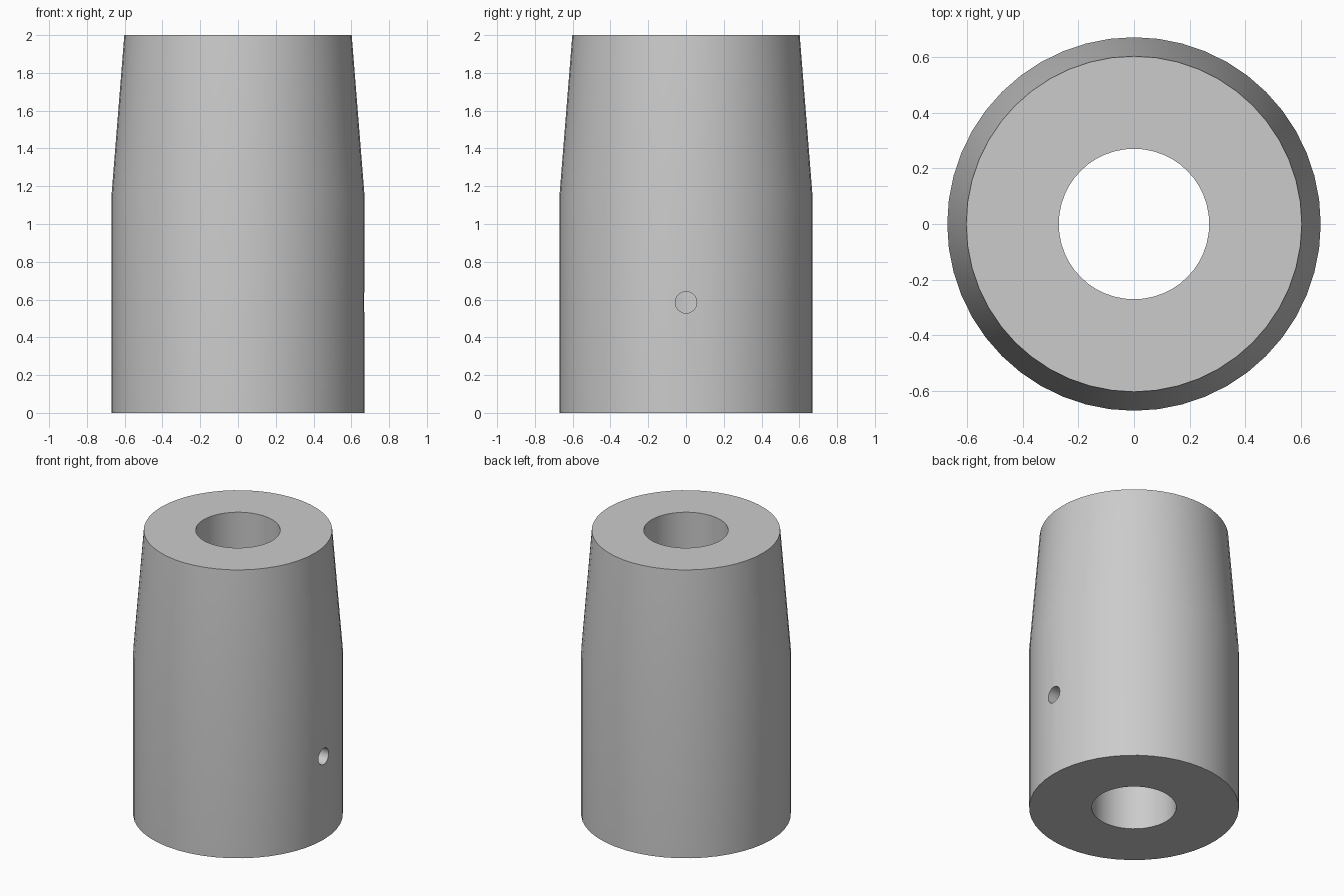
import bpy, bmesh, math
from mathutils import Matrix, Vector

cube = bpy.data.objects.get("Cube")
if cube:
    bpy.data.objects.remove(cube, do_unlink=True)

SIDES = 48
BORE = 0.27

# Single plain grey
grey = bpy.data.materials.new("plain grey")
grey.use_nodes = True
colour = (0.6, 0.6, 0.6, 1)
grey.diffuse_color = colour
grey.node_tree.nodes["Principled BSDF"].inputs["Base Color"].default_value = colour


def add_object(name, bm):
    bmesh.ops.recalc_face_normals(bm, faces=bm.faces)
    mesh = bpy.data.meshes.new(name)
    bm.to_mesh(mesh)
    bm.free()
    mesh.materials.append(grey)
    obj = bpy.data.objects.new(name, mesh)
    bpy.context.collection.objects.link(obj)
    return obj


# Sleeve: closed profile (radius, height) swept around z
profile = [(BORE, 0), (0.67, 0), (0.67, 1.15), (0.602, 2), (BORE, 2)]
bm = bmesh.new()
rings = []
for i in range(SIDES):
    turn = Matrix.Rotation(math.tau * i / SIDES, 3, 'Z')
    rings.append([bm.verts.new(turn @ Vector((r, 0, z))) for r, z in profile])
for i in range(SIDES):
    a, b = rings[i], rings[(i + 1) % SIDES]
    for j in range(len(profile)):
        k = (j + 1) % len(profile)
        bm.faces.new((a[j], b[j], b[k], a[k]))
sleeve = add_object("tapered_sleeve", bm)

# Cutter for the small pin hole through the left wall
bm = bmesh.new()
bmesh.ops.create_cone(
    bm, cap_ends=True, segments=32, radius1=0.057, radius2=0.057, depth=0.8,
    matrix=Matrix.Translation((0.5, 0, 0.585)) @ Matrix.Rotation(math.pi / 2, 4, 'Y'))
cutter = add_object("pin_hole_cutter", bm)
cutter.hide_render = True

cut = sleeve.modifiers.new("pin hole", 'BOOLEAN')
cut.operation = 'DIFFERENCE'
cut.solver = 'EXACT'
cut.object = cutter

bpy.ops.object.select_all(action='DESELECT')
sleeve.select_set(True)
bpy.context.view_layer.objects.active = sleeve
bpy.ops.object.modifier_apply(modifier=cut.name)
bpy.data.objects.remove(cutter, do_unlink=True)
bpy.ops.object.shade_smooth_by_angle(angle=math.radians(30))
